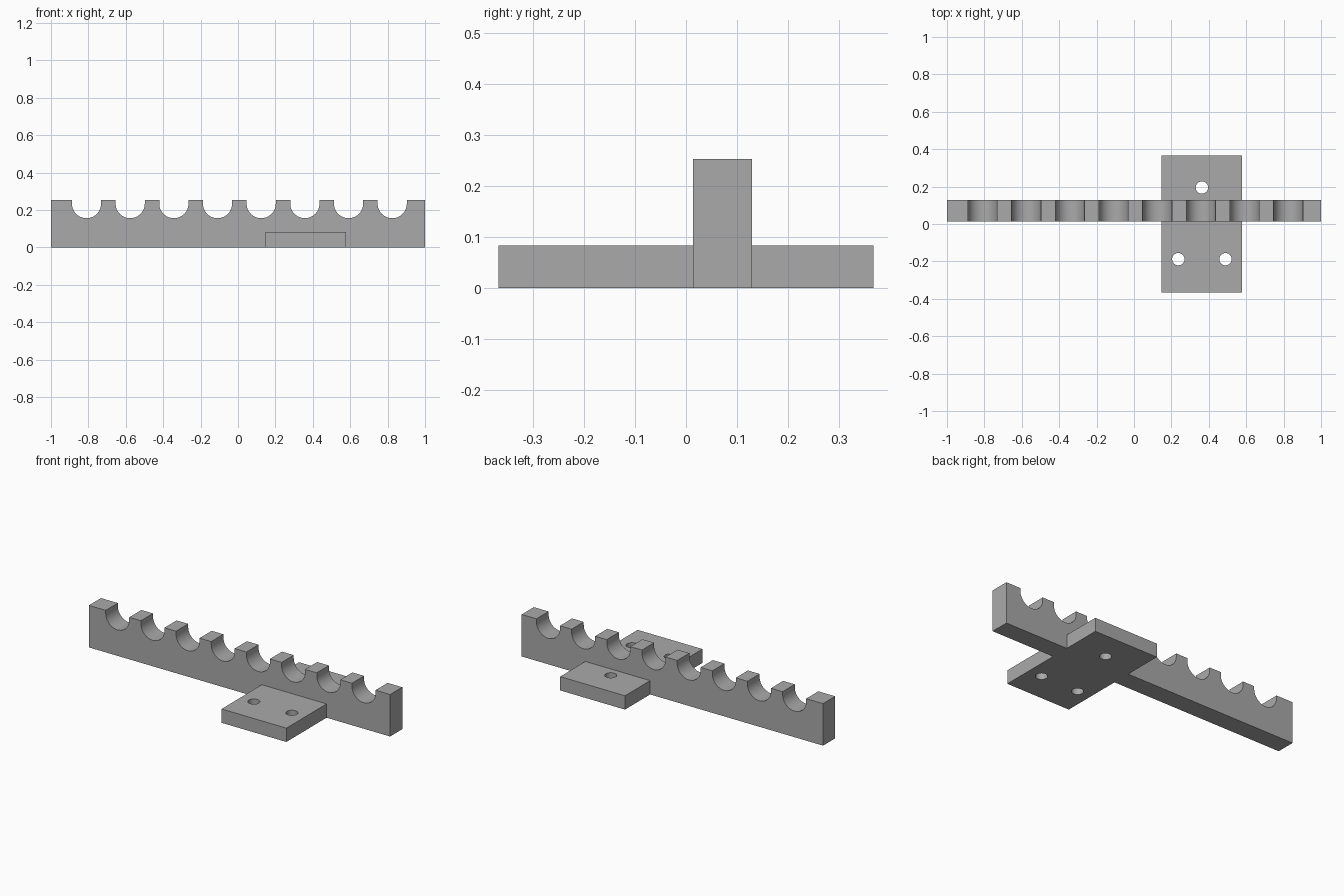
import bpy
import bmesh
import math

old = bpy.data.objects.get("Cube")
if old:
    bpy.data.objects.remove(old, do_unlink=True)

grey = bpy.data.materials.new("mid grey")
grey.use_nodes = True
grey.diffuse_color = (0.4, 0.4, 0.4, 1)
grey.node_tree.nodes["Principled BSDF"].inputs["Base Color"].default_value = (0.4, 0.4, 0.4, 1)


def prism(name, outline, direction):
    """Extrude a closed outline of 3D points along a direction."""
    mesh = bpy.data.meshes.new(name)
    bm = bmesh.new()
    face = bm.faces.new([bm.verts.new(p) for p in outline])
    result = bmesh.ops.extrude_face_region(bm, geom=[face])
    moved = [g for g in result["geom"] if isinstance(g, bmesh.types.BMVert)]
    bmesh.ops.translate(bm, verts=moved, vec=direction)
    bmesh.ops.recalc_face_normals(bm, faces=bm.faces)
    bm.to_mesh(mesh)
    bm.free()
    mesh.materials.append(grey)
    obj = bpy.data.objects.new(name, mesh)
    bpy.context.collection.objects.link(obj)
    return obj


def combine(target, other, operation):
    """Apply a boolean and discard the helper."""
    mod = target.modifiers.new(operation.lower(), 'BOOLEAN')
    mod.operation = operation
    mod.solver = 'EXACT'
    mod.object = other
    bpy.context.view_layer.objects.active = target
    bpy.ops.object.modifier_apply(modifier=mod.name)
    bpy.data.objects.remove(other, do_unlink=True)


# Rail profile with a row of round-bottomed notches
rail_front, rail_back, rail_top = 0.014, 0.129, 0.252
notch_count, first_notch, pitch = 8, -0.81, 0.2335
notch_radius, notch_z, steps = 0.078, 0.234, 24
outline = [(1, rail_front, 0), (-1, rail_front, 0), (-1, rail_front, rail_top)]
for i in range(notch_count):
    cx = first_notch + i * pitch
    outline.append((cx - notch_radius, rail_front, rail_top))
    for k in range(steps + 1):
        a = math.pi * (1 + k / steps)
        outline.append((cx + notch_radius * math.cos(a), rail_front,
                        notch_z + notch_radius * math.sin(a)))
    outline.append((cx + notch_radius, rail_front, rail_top))
outline.append((1, rail_front, rail_top))
rail = prism("notched_rail", outline, (0, rail_back - rail_front, 0))

# Mounting plate crossing under the rail
x0, x1, half_y, plate_top = 0.148, 0.578, 0.367, 0.083
plate = prism("mounting_plate",
              [(x0, -half_y, 0), (x1, -half_y, 0), (x1, half_y, 0), (x0, half_y, 0)],
              (0, 0, plate_top))

# Screw holes through the plate
for x, y in [(0.363, 0.195), (0.237, -0.188), (0.489, -0.188)]:
    ring = [(x + 0.033 * math.cos(math.tau * k / 32),
             y + 0.033 * math.sin(math.tau * k / 32), -0.05) for k in range(32)]
    combine(plate, prism("hole_cutter", ring, (0, 0, 0.2)), 'DIFFERENCE')

# Join into one solid part
combine(rail, plate, 'UNION')
rail.name = "notched_rail_with_plate"
bpy.ops.object.select_all(action='DESELECT')
rail.select_set(True)
bpy.context.view_layer.objects.active = rail
bpy.ops.object.shade_smooth_by_angle(angle=math.radians(30))
